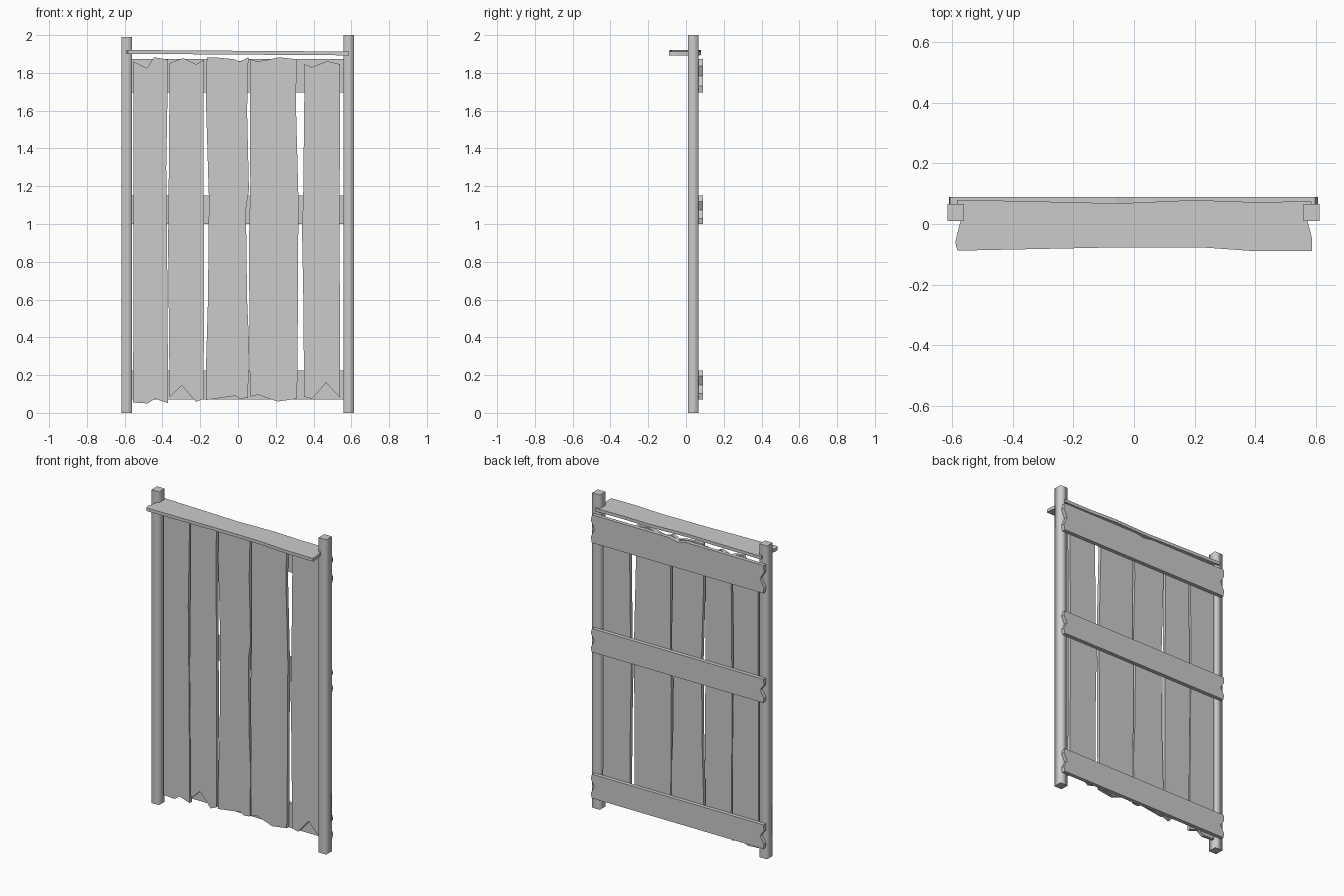
import bpy, bmesh


def slab(name, outline, to3d, depth):
    """Extrude a closed 2D outline between two depths; to3d maps (u, v, d) to a point."""
    bm = bmesh.new()
    a, b = ([bm.verts.new(to3d(u, v, d)) for u, v in outline] for d in depth)
    n = len(outline)
    bm.faces.new(a)
    bm.faces.new(b[::-1])
    for i in range(n):
        j = (i + 1) % n
        bm.faces.new((a[j], a[i], b[i], b[j]))
    bmesh.ops.recalc_face_normals(bm, faces=bm.faces)
    me = bpy.data.meshes.new(name)
    bm.to_mesh(me)
    bm.free()
    ob = bpy.data.objects.new(name, me)
    bpy.context.collection.objects.link(ob)
    return ob


def upright(u, v, d):
    return (u, d, v)


# Square posts, softly shaded around the sides
for name, x, h in (("left_post", -0.589, 1.99), ("right_post", 0.586, 2.0)):
    r = 0.027
    sq = [(x - r, 0.010), (x + r, 0.010), (x + r, 0.066), (x - r, 0.066)]
    post = slab(name, sq, lambda u, v, d: (u, v, d), (0, h))
    for p in post.data.polygons:
        p.use_smooth = abs(p.normal.z) < 0.5

# Rough planks: bottom edge, right edge, top edge, left edge
planks = [
    [(-.555, .055), (-.477, .05), (-.44, .075), (-.37, .052), (-.374, .7), (-.38, 1.3),
     (-.37, 1.87), (-.445, 1.883), (-.482, 1.825), (-.552, 1.86)],
    [(-.362, .085), (-.297, .145), (-.222, .058), (-.182, .075), (-.18, .8), (-.183, 1.3),
     (-.183, 1.77), (-.18, 1.868), (-.222, 1.846), (-.291, 1.878), (-.362, 1.852), (-.366, 1.3),
     (-.37, .9)],
    [(-.17, .068), (-.016, .09), (.01, .075), (.053, .08), (.058, .38), (.048, .6), (.042, 1.08),
     (.058, 1.18), (.048, 1.6), (.055, 1.882), (.01, 1.86), (-.02, 1.872), (-.12, 1.882),
     (-.165, 1.882), (-.17, 1.66), (-.154, 1.13), (-.159, .6), (-.17, .23)],
    [(.063, .085), (.106, .096), (.21, .06), (.312, .075), (.315, .23), (.32, 1.13), (.306, 1.66),
     (.312, 1.872), (.22, 1.882), (.106, 1.86), (.063, 1.872), (.065, 1.2), (.058, .9)],
    [(.35, .085), (.392, .074), (.467, .16), (.54, .08), (.538, 1.0), (.54, 1.846), (.472, 1.862),
     (.392, 1.83), (.353, 1.846), (.345, 1.13), (.339, .97), (.346, .6)],
]
for i, outline in enumerate(planks, 1):
    slab(f"plank_{i}", outline, upright, (0.043, 0.065))

# Back rails with splintered, notched ends
for name, z0, z1, nick in (("bottom_rail", .072, .225, 0), ("middle_rail", 1.0, 1.15, 0),
                           ("top_rail", 1.695, 1.873, .012)):
    h = z1 - z0
    outline = [(-.605, z0), (.0, z0), (.6, z0), (.607, z0 + .2 * h), (.582, z0 + .5 * h),
               (.607, z0 + .8 * h), (.598, z1), (.06, z1), (.0, z1 - nick), (-.06, z1),
               (-.607, z1), (-.61, z0 + .75 * h), (-.583, z0 + .5 * h), (-.61, z0 + .2 * h)]
    slab(name, outline, upright, (0.065, 0.089))

# Capping board lying flat on top, leaning slightly to the right
cap = [(-.59, -.06), (-.583, -.088), (-.05, -.077), (.22, -.077), (.39, -.089), (.588, -.089),
       (.588, -.05), (.573, .01), (.587, .075), (.4, .072), (.2, .079), (-.05, .068), (-.3, .074),
       (-.585, .08), (-.573, .01)]
slab("cap_board", cap, lambda u, v, d: (u, v, d - 0.007 * u), (1.897, 1.917))
